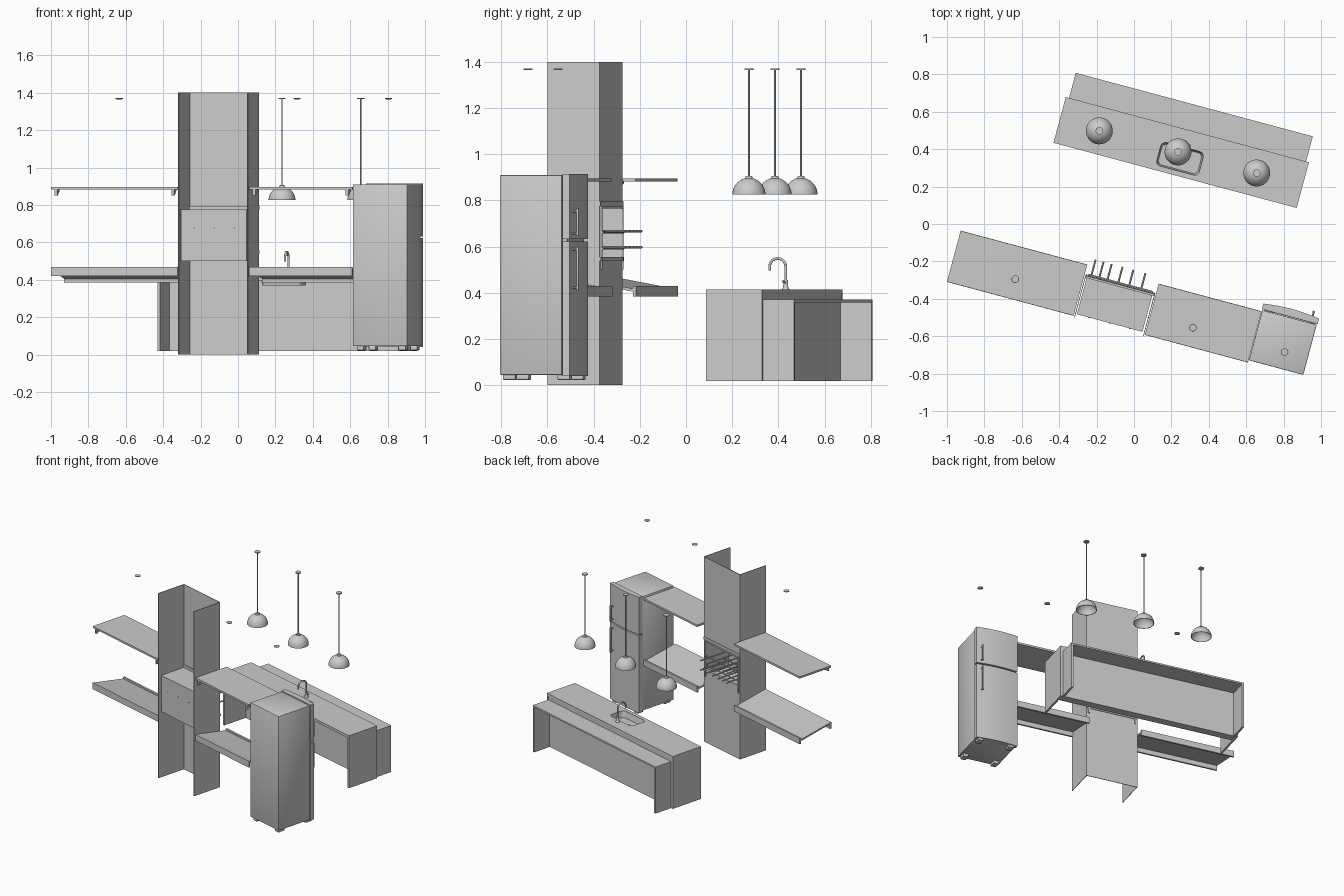
import bpy, bmesh, math
from mathutils import Matrix, Vector

if "Cube" in bpy.data.objects:
    bpy.data.objects.remove(bpy.data.objects["Cube"])

TURN = math.radians(-15)   # whole kitchen is turned about z


def finish(name, bm, smooth=False):
    bmesh.ops.recalc_face_normals(bm, faces=bm.faces)
    me = bpy.data.meshes.new(name)
    bm.to_mesh(me)
    bm.free()
    ob = bpy.data.objects.new(name, me)
    bpy.context.collection.objects.link(ob)
    ob.rotation_euler.z = TURN
    if smooth:
        bpy.ops.object.select_all(action='DESELECT')
        ob.select_set(True)
        bpy.context.view_layer.objects.active = ob
        bpy.ops.object.shade_smooth_by_angle(angle=math.radians(40))
    return ob


def box(name, x, y, z, bevel=0):
    bm = bmesh.new()
    m = Matrix.Translation([(s[0] + s[1]) / 2 for s in (x, y, z)])
    m = m @ Matrix.Diagonal((x[1] - x[0], y[1] - y[0], z[1] - z[0], 1))
    bmesh.ops.create_cube(bm, size=1, matrix=m)
    if bevel:
        bmesh.ops.bevel(bm, geom=bm.edges[:], offset=bevel, segments=2, profile=0.5, affect='EDGES')
    return finish(name, bm, bevel > 0)


def prism(name, pts, vec):
    bm = bmesh.new()
    f = bm.faces.new([bm.verts.new(p) for p in pts])
    r = bmesh.ops.extrude_face_region(bm, geom=[f])
    bmesh.ops.translate(bm, verts=[v for v in r['geom'] if isinstance(v, bmesh.types.BMVert)], vec=vec)
    return finish(name, bm, True)


def rod(name, p, q, r, seg=12):
    p, q = Vector(p), Vector(q)
    d = q - p
    bm = bmesh.new()
    m = Matrix.Translation((p + q) / 2) @ d.to_track_quat('Z', 'Y').to_matrix().to_4x4()
    bmesh.ops.create_cone(bm, cap_ends=True, segments=seg, radius1=r, radius2=r, depth=d.length, matrix=m)
    return finish(name, bm, True)


def lathe(name, pts, x, y, seg=32):
    bm = bmesh.new()
    vs = [bm.verts.new((x + r, y, z)) for r, z in pts]
    es = [bm.edges.new(e) for e in zip(vs, vs[1:])]
    bmesh.ops.spin(bm, geom=vs + es, cent=(x, y, 0), axis=(0, 0, 1), angle=math.tau, steps=seg)
    bmesh.ops.remove_doubles(bm, verts=bm.verts, dist=1e-5)
    return finish(name, bm, True)


def tube(name, pts, r):
    cu = bpy.data.curves.new(name, 'CURVE')
    cu.dimensions, cu.bevel_depth, cu.bevel_resolution, cu.use_fill_caps = '3D', r, 3, True
    sp = cu.splines.new('POLY')
    sp.points.add(len(pts) - 1)
    for s, p in zip(sp.points, pts):
        s.co = (*p, 1)
    ob = bpy.data.objects.new(name, cu)
    bpy.context.collection.objects.link(ob)
    ob.rotation_euler.z = TURN
    bpy.ops.object.select_all(action='DESELECT')
    ob.select_set(True)
    bpy.context.view_layer.objects.active = ob
    bpy.ops.object.convert(target='MESH')


def rounded(x, y, r, n=5):
    pts = []
    for i, (cx, cy) in enumerate(((x[1] - r, y[1] - r), (x[0] + r, y[1] - r),
                                  (x[0] + r, y[0] + r), (x[1] - r, y[0] + r))):
        for k in range(n + 1):
            a = math.pi / 2 * (i + k / n)
            pts.append((cx + r * math.cos(a), cy + r * math.sin(a)))
    return pts


def ring(bm, pts, z):
    return [bm.verts.new((px, py, z)) for px, py in pts]


# island worktop with a rounded sink opening
hole = rounded((0.03, 0.265), (0.335, 0.465), 0.025)
bm = bmesh.new()
edges = []
for loop in ([(-0.528, 0.308), (0.818, 0.308), (0.818, 0.561), (-0.528, 0.561)], hole):
    vs = ring(bm, loop, 0.395)
    edges += [bm.edges.new((vs[i - 1], vs[i])) for i in range(len(vs))]
bmesh.ops.triangle_fill(bm, edges=edges, use_beauty=True)
r = bmesh.ops.extrude_face_region(bm, geom=bm.faces[:])
bmesh.ops.translate(bm, verts=[v for v in r['geom'] if isinstance(v, bmesh.types.BMVert)], vec=(0, 0, 0.02))
finish("island_worktop", bm)

# sink bowl
bm = bmesh.new()
top = ring(bm, hole, 0.412)
low = ring(bm, rounded((0.038, 0.257), (0.343, 0.457), 0.025), 0.368)
for i in range(len(top)):
    bm.faces.new((top[i - 1], top[i], low[i], low[i - 1]))
bm.faces.new(low)
finish("sink_bowl", bm, True)
lathe("sink_drain", [(0, 0.371), (0.012, 0.371), (0.014, 0.368)], 0.147, 0.40, 16)

# island carcass and lower breakfast bar
box("island_back", (-0.513, 0.803), (0.50, 0.56), (0.018, 0.395))
for side, xm, xb in (("left", (-0.528, -0.513), (-0.51, -0.495)), ("right", (0.803, 0.818), (0.787, 0.802))):
    box("island_end_" + side, xm, (0.308, 0.561), (0.018, 0.395))
    box("bar_end_" + side, xb, (0.561, 0.70), (0.018, 0.358))
box("bar_top", (-0.51, 0.802), (0.561, 0.70), (0.358, 0.37))

# faucet
arc = [(0.149, 0.451 + 0.036 * math.cos(t), 0.513 + 0.036 * math.sin(t))
       for t in [math.pi * k / 14 for k in range(15)]]
tube("faucet_spout", [(0.149, 0.487, 0.415)] + arc + [(0.149, 0.415, 0.497)], 0.006)
lathe("faucet_base", [(0.0, 0.455), (0.01, 0.455), (0.011, 0.425), (0.016, 0.415)], 0.149, 0.487, 16)
rod("faucet_handle", (0.149, 0.487, 0.442), (0.182, 0.482, 0.45), 0.005)

# pendant lamps: open dome shades on thin rods
for i in range(3):
    x, y = -0.308 + 0.4355 * i, 0.433
    outer = [(0.072 * math.sin(t), 0.825 + 0.073 * math.cos(t)) for t in [math.pi / 2 * k / 10 for k in range(11)]]
    inner = [(p * 0.95, 0.825 + (z - 0.825) * 0.95) for p, z in reversed(outer)]
    lathe(f"pendant_shade_{i}", outer + inner, x, y)
    lathe(f"pendant_collar_{i}", [(0, 0.906), (0.014, 0.905), (0.017, 0.894)], x, y, 16)
    rod(f"pendant_rod_{i}", (x, y, 0.90), (x, y, 1.368), 0.004, 8)
    rod(f"pendant_canopy_{i}", (x, y, 1.365), (x, y, 1.372), 0.02, 20)

# ceiling spots
for i, x in enumerate((-0.537, 0.448, 0.955)):
    y = (-0.449, -0.454, -0.453)[i]
    lathe(f"ceiling_spot_{i}", [(0, 1.366), (0.011, 1.366), (0.012, 1.364), (0.02, 1.368), (0.019, 1.372), (0, 1.372)], x, y, 20)

# tall column: thin channel, open to the wall, with an oven opening
for side, x in (("left", (-0.18, -0.176)), ("right", (0.202, 0.206))):
    box("column_side_" + side, x, (-0.566, -0.332), (0, 1.4))
box("column_face_lower", (-0.18, 0.206), (-0.336, -0.332), (0, 0.537))
box("column_face_upper", (-0.18, 0.206), (-0.336, -0.332), (0.795, 1.4))

# oven housing and trim
box("oven_back", (-0.17, 0.193), (-0.545, -0.535), (0.50, 0.775))
for side, x in (("left", (-0.17, -0.16)), ("right", (0.183, 0.193))):
    box("oven_side_" + side, x, (-0.535, -0.325), (0.50, 0.775))
box("oven_roof", (-0.16, 0.183), (-0.535, -0.325), (0.765, 0.775))
box("oven_floor", (-0.16, 0.183), (-0.535, -0.337), (0.50, 0.51))
box("oven_sill", (-0.18, 0.206), (-0.345, -0.327), (0.537, 0.555))
box("oven_lintel", (-0.18, 0.206), (-0.345, -0.329), (0.775, 0.795))
for i in range(3):
    x = -0.10 + 0.111 * i
    rod(f"oven_screw_{i}", (x, -0.548, 0.675), (x, -0.54, 0.675), 0.004, 8)

# rack prongs inside the oven opening
for lvl, z in enumerate((0.597, 0.667)):
    for i, x in enumerate((-0.149, -0.105, -0.06, 0.0, 0.06, 0.127)):
        rod(f"rack_prong_{lvl}_{i}", (x, -0.50, z), (x, -0.237, z), 0.005, 8)
    for y in (-0.49, -0.325):
        rod(f"rack_crossbar_{lvl}", (-0.165, y, z - 0.005), (0.19, y, z - 0.005), 0.005, 8)

# floating counters (sloped tray with front lip), upper shelves and brackets
for side, x0, x1, e in (("left", -0.886, -0.185, -0.886), ("right", 0.21, 0.78, 0.755)):
    profile = [(-0.274, 0.385), (-0.274, 0.43), (-0.288, 0.43), (-0.288, 0.418), (-0.558, 0.468),
               (-0.558, 0.42), (-0.545, 0.42), (-0.545, 0.455), (-0.288, 0.405), (-0.288, 0.385)]
    prism("counter_" + side, [(x0, y, z) for y, z in profile], (x1 - x0, 0, 0))
    box("shelf_" + side, (x0, x1), (-0.557, -0.275), (0.882, 0.896))
    for b in (x0 + 0.02, x1 - 0.035):
        prism("shelf_bracket_" + side, [(b, -0.556, 0.882), (b, -0.51, 0.882), (b, -0.51, 0.874),
                                        (b, -0.545, 0.85), (b, -0.556, 0.85)], (0.015, 0, 0))

# refrigerator body and feet
box("fridge_body", (0.782, 1.083), (-0.545, -0.267), (0.045, 0.91), 0.004)
for x in (0.80, 1.03):
    for y in (-0.535, -0.29):
        box("fridge_foot", (x, x + 0.04), (y, y + 0.055), (0.023, 0.046), 0.004)

# bowed doors and bar handles
for name, z0, z1, h0, h1 in (("lower", 0.04, 0.622, 0.41, 0.60), ("upper", 0.632, 0.915, 0.645, 0.765)):
    front = [(0.778 + 0.309 * k / 10, -0.232 + 0.012 * math.sin(math.pi * k / 10), z0) for k in range(11)]
    prism("fridge_door_" + name, [(1.087, -0.263, z0)] + [(0.778, -0.263, z0)] + front, (0, 0, z1 - z0))
    box("fridge_handle_" + name, (1.043, 1.056), (-0.209, -0.199), (h0, h1), 0.003)
    for z in (h0 + 0.012, h1 - 0.012):
        rod("fridge_handle_post", (1.05, -0.235, z), (1.05, -0.203, z), 0.005, 8)
box("fridge_hinge_strip", (0.79, 1.075), (-0.265, -0.245), (0.62, 0.634))
